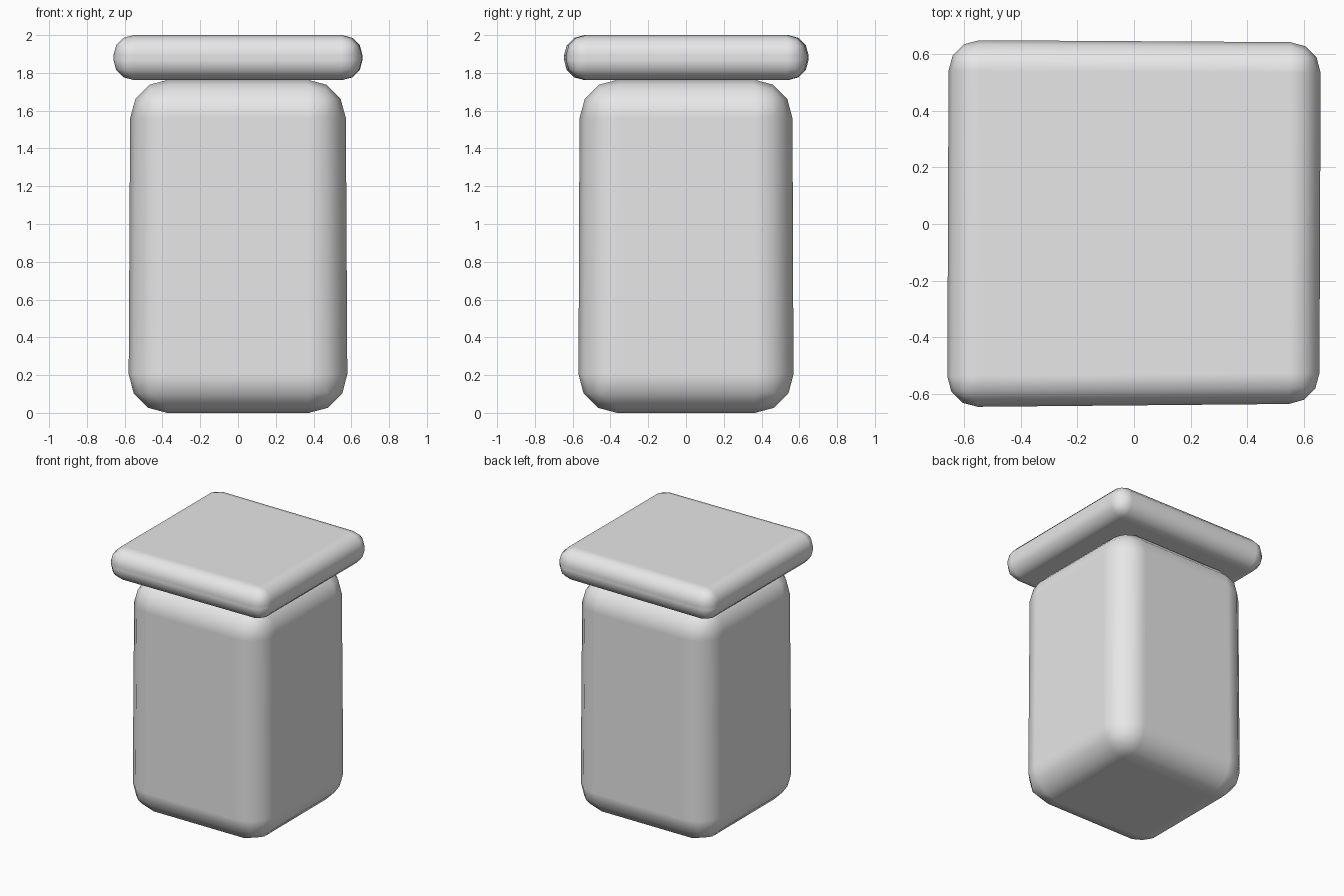
import bpy
import bmesh
from math import radians

# Remove the default cube
cube = bpy.data.objects.get("Cube")
if cube:
    bpy.data.objects.remove(cube, do_unlink=True)

# Single plain grey
grey = bpy.data.materials.new("light_grey")
grey.use_nodes = True
colour = (0.8, 0.8, 0.8, 1)
grey.diffuse_color = colour
grey.node_tree.nodes["Principled BSDF"].inputs["Base Color"].default_value = colour


def rounded_block(name, bottom, top, z0, z1, radius):
    """Four-cornered block with rounded edges; bottom and top list (x, y) corners."""
    bm = bmesh.new()
    low = [bm.verts.new((x, y, z0)) for x, y in bottom]
    high = [bm.verts.new((x, y, z1)) for x, y in top]
    bm.faces.new(low[::-1])
    bm.faces.new(high)
    for i in range(4):
        j = (i + 1) % 4
        bm.faces.new((low[i], low[j], high[j], high[i]))
    mesh = bpy.data.meshes.new(name)
    bm.to_mesh(mesh)
    bm.free()
    mesh.materials.append(grey)
    obj = bpy.data.objects.new(name, mesh)
    bpy.context.collection.objects.link(obj)

    bevel = obj.modifiers.new("rounded_edges", 'BEVEL')
    bevel.width = radius
    bevel.segments = 3
    bevel.limit_method = 'NONE'
    bevel.harden_normals = True

    bpy.ops.object.select_all(action='DESELECT')
    obj.select_set(True)
    bpy.context.view_layer.objects.active = obj
    bpy.ops.object.shade_smooth_by_angle(angle=radians(60))
    return obj


def rectangle(x, y):
    return [(-x, -y), (x, -y), (x, y), (-x, y)]


# Tall jar body, very slightly narrower at the top
rounded_block("jar_body", rectangle(0.58, 0.57), rectangle(0.57, 0.563), 0, 1.765, 0.205)

# Flat lid, a touch deeper on its right side
lid_outline = [(-0.66, -0.647), (0.655, -0.635), (0.66, 0.642), (-0.655, 0.65)]
rounded_block("jar_lid", lid_outline, lid_outline, 1.762, 2.0, 0.108)
